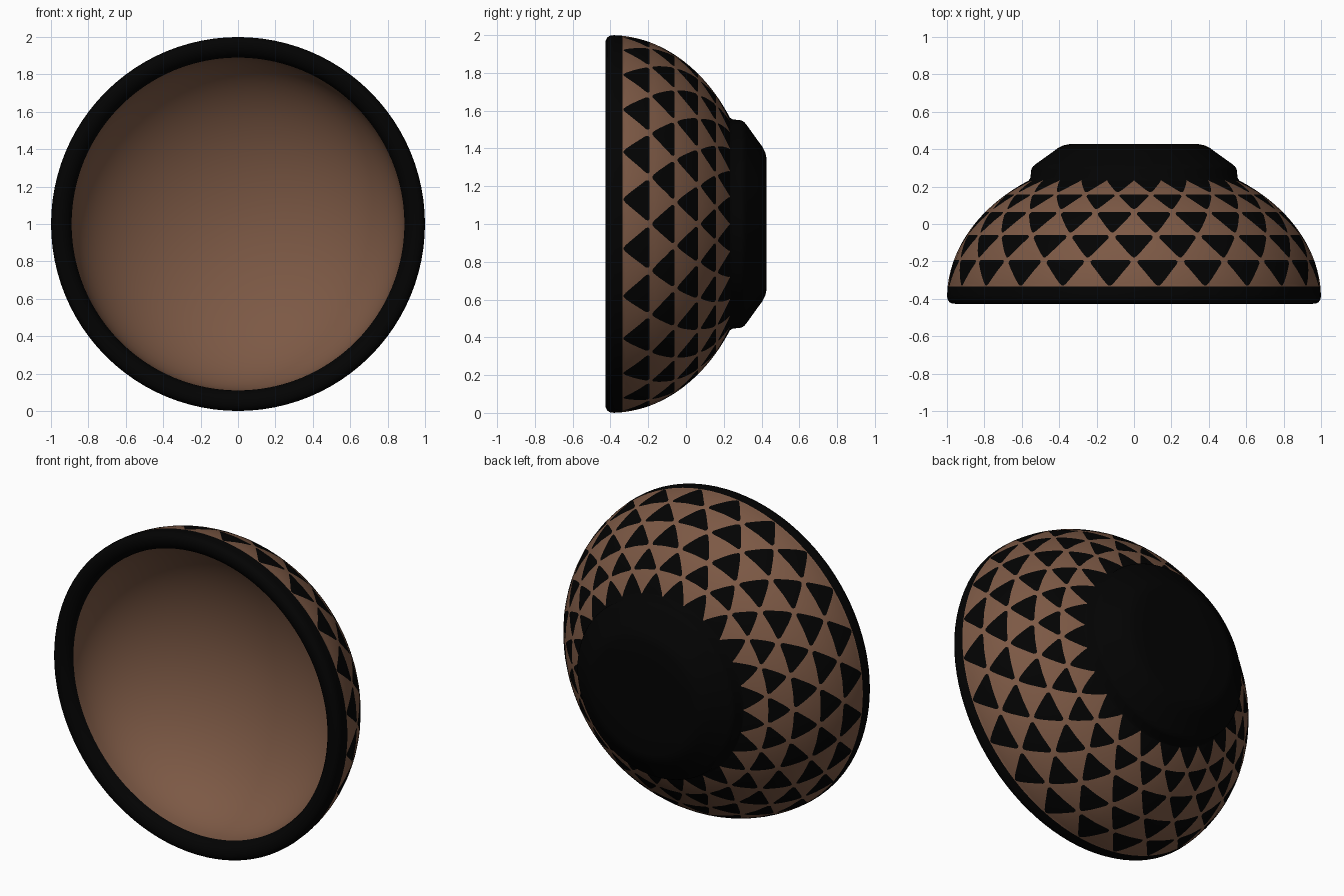
import bpy, bmesh, math

if "Cube" in bpy.data.objects:
    bpy.data.objects.remove(bpy.data.objects["Cube"])

SECTORS = 24                       # triangles per row
STEP = 2 * math.pi / SECTORS


def material(name, rgb):
    m = bpy.data.materials.new(name)
    m.diffuse_color = (*rgb, 1)
    m.use_nodes = True
    m.node_tree.nodes["Principled BSDF"].inputs["Base Color"].default_value = m.diffuse_color
    return m


BROWN = material("clay_brown", (0.202, 0.099, 0.059))
BLACK = material("glaze_black", (0.0008, 0.0008, 0.0008))


def lathe(name, rings, mats, paint=None):
    """Turn rings (y, radius, split) round the y axis at z = 1.
    split shifts the columns inside a sector so pattern edges can be cut."""
    bm = bmesh.new()
    grid = []
    for y, r, a in rings:
        row = []
        for s in range(SECTORS):
            for f in (0, a, 0.5, 1 - a):
                t = (s + f) * STEP
                row.append(bm.verts.new((r * math.cos(t), y, 1 + r * math.sin(t))))
        grid.append(row)
    n = SECTORS * 4
    for i in range(len(grid) - 1):
        for j in range(n):
            k = (j + 1) % n
            face = bm.faces.new((grid[i][j], grid[i + 1][j], grid[i + 1][k], grid[i][k]))
            face.material_index = paint(i, j % 4) if paint else 0
    bmesh.ops.remove_doubles(bm, verts=bm.verts[:], dist=1e-5)
    me = bpy.data.meshes.new(name)
    bm.to_mesh(me)
    bm.free()
    for m in mats:
        me.materials.append(m)
    ob = bpy.data.objects.new(name, me)
    bpy.context.collection.objects.link(ob)
    bpy.context.view_layer.objects.active = ob
    ob.select_set(True)
    bpy.ops.object.shade_smooth_by_angle(angle=math.radians(35))
    ob.select_set(False)
    return ob


def plain(points):
    return [(y, r, 0.25) for y, r in points]


def wall_radius(y):
    return math.sqrt(1 - ((y + 0.4) / 0.765) ** 2)


# Inside of the bowl, from the centre out to the rim
inner = []
for i in range(19):
    a = math.radians(90) * i / 18
    inner.append((-0.365 + 0.55 * max(0, math.cos(a)) ** 1.04, 0.89 * math.sin(a) ** 1.04))
lathe("bowl_inside", plain(inner), [BROWN])

# Rounded black rim
lathe("rim", plain([(-0.365, 0.89), (-0.39, 0.896), (-0.408, 0.91), (-0.421, 0.93),
                    (-0.427, 0.952), (-0.425, 0.972), (-0.417, 0.988), (-0.40, 0.998),
                    (-0.38, 0.9995), (-0.335, wall_radius(-0.335))]), [BLACK])

# Outer wall with staggered rows of black triangles (apex y, base y)
ROWS = [(-0.33, -0.192), (-0.178, -0.06), (-0.045, 0.063), (0.08, 0.158), (0.17, 0.232)]
SHAPE = [(0, 0.02), (0.08, 0.07), (0.3, 0.17), (0.6, 0.3), (0.86, 0.42), (0.95, 0.425), (1, 0.39)]
SPIKE = [(0, 0.02), (0.08, 0.07), (0.3, 0.17), (0.6, 0.3), (0.85, 0.42), (1, 0.48)]
wall = [(-0.335, wall_radius(-0.335), 0.25)]
bands = [None]                     # pattern row of each strip, None for a gap
for k, (apex, base) in enumerate(ROWS):
    for t, w in (SPIKE if k == 4 else SHAPE):   # last row runs into the foot
        y = apex + t * (base - apex)
        wall.append((y, wall_radius(y), w if k % 2 else 0.5 - w))
        bands.append(k)
    bands[-1] = None


def triangle_paint(i, col):
    if bands[i] is None:
        return 0
    black_cols = (0, 3) if bands[i] % 2 else (1, 2)
    return int(col in black_cols)


lathe("patterned_wall", wall, [BROWN, BLACK], triangle_paint)

# Black foot with tapered sides and flat underside
lathe("foot", plain([(0.232, wall_radius(0.232)), (0.246, 0.554), (0.292, 0.549), (0.308, 0.54),
                     (0.322, 0.523), (0.385, 0.435), (0.405, 0.408), (0.42, 0.378),
                     (0.427, 0.345), (0.427, 0.18), (0.427, 0)]), [BLACK])
